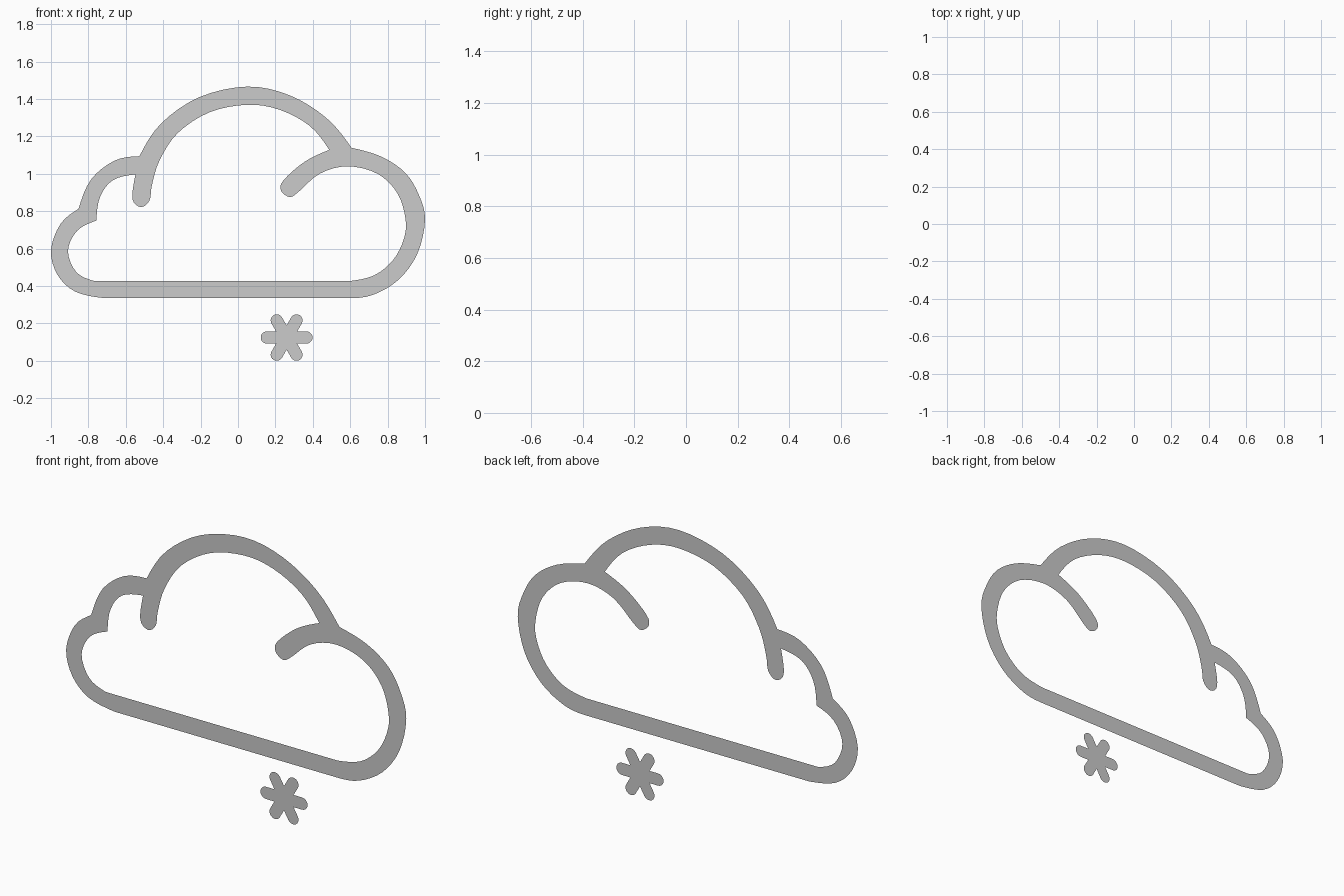
import bpy, bmesh
from math import sin, cos, radians
from mathutils import Vector

if "Cube" in bpy.data.objects:
    bpy.data.objects.remove(bpy.data.objects["Cube"])


def smooth_run(pts, steps=4):
    """Catmull-Rom curve through one run of points, without its last point."""
    p = [Vector(q) for q in pts]
    if len(p) == 2:
        return [p[0]]
    # extend the ends with the curvature of the run
    p = [p[0] * 2.5 - p[1] * 2 + p[2] * 0.5] + p + [p[-1] * 2.5 - p[-2] * 2 + p[-3] * 0.5]
    out = []
    for a, b, c, d in zip(p, p[1:], p[2:], p[3:]):
        for i in range(steps):
            t = i / steps
            out.append(0.5 * (2 * b + (c - a) * t + (2 * a - 5 * b + 4 * c - d) * t * t
                              + (3 * b - a - 3 * c + d) * t ** 3))
    return out


def outline(runs):
    """Closed loop from runs that meet at sharp corners."""
    loop = []
    for i, run in enumerate(runs):
        loop += smooth_run(run + [runs[(i + 1) % len(runs)][0]])
    return loop


def flat_sheet(name, loops, y):
    """Fill outlines (holes allowed) as a flat sheet at depth y, facing the front."""
    bm = bmesh.new()
    edges = []
    for loop in loops:
        vs = [bm.verts.new((q[0], y, q[1])) for q in loop]
        edges += [bm.edges.new((vs[i - 1], vs[i])) for i in range(len(vs))]
    bmesh.ops.triangle_fill(bm, edges=edges, use_beauty=True, use_dissolve=False,
                            normal=(0, -1, 0))
    bm.normal_update()
    for f in bm.faces:
        if f.normal.y > 0:
            f.normal_flip()
    mesh = bpy.data.meshes.new(name)
    bm.to_mesh(mesh)
    bm.free()
    ob = bpy.data.objects.new(name, mesh)
    bpy.context.collection.objects.link(ob)
    return ob


# Cloud: outer silhouette, one run per lobe
outer = outline([
    [(-.714, .335)],
    [(.585, .335), (.72, .352), (.86, .435), (.96, .575), (1.0, .755), (.968, .885), (.896, 1.003),
     (.77, 1.09)],
    [(.607, 1.139), (.473, 1.298), (.275, 1.42), (.05, 1.466), (-.206, 1.41), (-.41, 1.27)],
    [(-.527, 1.094), (-.66, 1.07), (-.785, .97)],
    [(-.853, .812), (-.95, .73), (-1.0, .59), (-.965, .46), (-.87, .37)],
])

# Cloud: inner edge, including the two rounded stroke ends
inner = outline([
    [(-.767, .426)],
    [(.596, .426), (.73, .458), (.83, .54), (.886, .65), (.896, .755), (.853, .895), (.746, 1.0),
     (.585, 1.04), (.436, 1.0), (.32, .9), (.275, .876), (.23, .91), (.243, .965),
     (.356, 1.064)],
    [(.488, 1.128), (.382, 1.257), (.22, 1.343), (.05, 1.369), (-.152, 1.329), (-.323, 1.217),
     (-.42, 1.07), (-.46, .94), (-.473, .858), (-.518, .822), (-.564, .864)],
    [(-.548, .997), (-.67, .965), (-.738, .875)],
    [(-.757, .75), (-.86, .695), (-.909, .588), (-.865, .475)],
])
flat_sheet("cloud_outline", [outer, inner], -.015)

# Snowflake: six round-ended arms meeting at inner notches, just behind the cloud
cx, cz, reach, half = .26, .1245, .106, .0325
flake = []
for arm in range(6):
    a = 60 * arm
    for k in range(-90, 91, 18):
        flake.append((cx + reach * cos(radians(a)) + half * cos(radians(a + k)),
                      cz + reach * sin(radians(a)) + half * sin(radians(a + k))))
    n = radians(a + 30)
    flake.append((cx + 2 * half * cos(n), cz + 2 * half * sin(n)))
flat_sheet("snowflake", [flake], .015)
